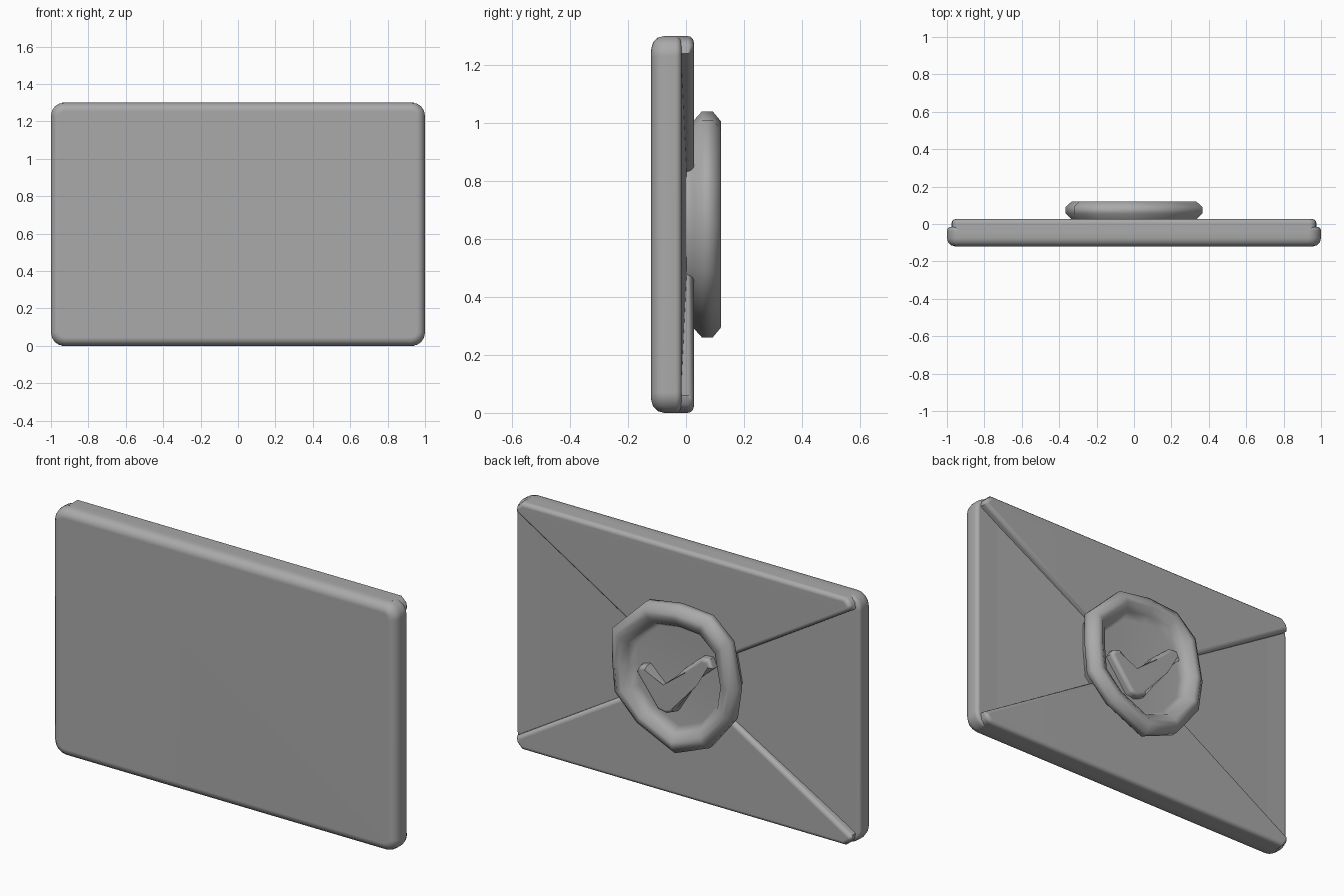
import bpy, bmesh, math

cube = bpy.data.objects.get("Cube")
if cube:
    bpy.data.objects.remove(cube, do_unlink=True)

grey = bpy.data.materials.new("plain_grey")
grey.use_nodes = True
grey.diffuse_color = (0.4, 0.4, 0.4, 1)
grey.node_tree.nodes["Principled BSDF"].inputs["Base Color"].default_value = (0.4, 0.4, 0.4, 1)

MID = 0.65   # height of the middle of the envelope


def finish(bm, name, angle=50):
    """Turn a bmesh into a smooth-shaded object."""
    bmesh.ops.recalc_face_normals(bm, faces=bm.faces)
    mesh = bpy.data.meshes.new(name)
    bm.to_mesh(mesh)
    bm.free()
    mesh.materials.append(grey)
    obj = bpy.data.objects.new(name, mesh)
    bpy.context.collection.objects.link(obj)
    bpy.ops.object.select_all(action='DESELECT')
    obj.select_set(True)
    bpy.context.view_layer.objects.active = obj
    bpy.ops.object.shade_smooth_by_angle(angle=math.radians(angle))
    obj.modifiers.new("weighted_normals", 'WEIGHTED_NORMAL').keep_sharp = True
    return obj


def prism(name, outline, y0, y1, front=0, back=0, segments=3):
    """Extrude an x-z outline along y and round its front and back rims."""
    bm = bmesh.new()
    rings = [[bm.verts.new((x, y, z)) for x, z in outline] for y in (y0, y1)]
    n = len(outline)
    for ring in rings:
        bm.faces.new(ring)
    for i in range(n):
        j = (i + 1) % n
        bm.faces.new((rings[0][i], rings[0][j], rings[1][j], rings[1][i]))
    for y, size in ((y0, front), (y1, back)):
        if size:
            rim = [e for e in bm.edges if all(abs(v.co.y - y) < 1e-5 for v in e.verts)]
            bmesh.ops.bevel(bm, geom=rim, offset=size, segments=segments,
                            profile=0.5, affect='EDGES', clamp_overlap=True)
    return finish(bm, name)


# Envelope body: rounded rectangle
R = 0.07
body = []
for k, (sx, sz) in enumerate(((1, 1), (-1, 1), (-1, -1), (1, -1))):
    for step in range(5):
        a = math.radians(90 * k + 22.5 * step)
        body.append((sx * (1 - R) + R * math.cos(a),
                     MID + sz * (MID - R) + R * math.sin(a)))
prism("envelope_body", body, -0.12, -0.015, front=0.045, back=0.02)

# Side flaps: thin wedges rising gently towards the middle
for side, label in ((1, "left"), (-1, "right")):
    bm = bmesh.new()
    edge = [(0.975, -0.018, 0.06), (0.975, -0.018, 1.24), (0, 0.01, MID)]
    top = [bm.verts.new((side * x, y, z)) for x, y, z in edge]
    low = [bm.verts.new((side * x, -0.05, z)) for x, y, z in edge]
    bm.faces.new(top)
    bm.faces.new(low)
    for i in range(3):
        j = (i + 1) % 3
        bm.faces.new((top[i], top[j], low[j], low[i]))
    finish(bm, label + "_side_flap", 30)

# Top and bottom flaps: raised triangles with soft rims
half = [(0.975, 0.59), (0.97, 0.62), (0.94, 0.65)]
flap = [(0, 0)] + half + [(-x, z) for x, z in reversed(half)]
for sign, label in ((1, "top"), (-1, "bottom")):
    prism(label + "_flap", [(x, MID + sign * z) for x, z in flap],
          -0.06, 0.027, back=0.022)

# Wax seal: uneven many-sided ring with a dished centre
rim = [(0.365, 0.17), (0.17, 0.36), (-0.02, 0.39), (-0.2, 0.375),
       (-0.32, 0.27), (-0.365, 0.04), (-0.34, -0.13), (-0.2, -0.31),
       (0, -0.39), (0.22, -0.29), (0.35, -0.16), (0.365, 0)]
profile = [(0.9, 0), (0.92, 0.027), (1, 0.055), (1, 0.092), (0.91, 0.121),
           (0.83, 0.121), (0.73, 0.095), (0.66, 0.055)]
bm = bmesh.new()
loops = [[bm.verts.new((x * s, y, MID + z * s)) for x, z in rim] for s, y in profile]
for a, b in zip(loops, loops[1:]):
    for i in range(len(rim)):
        j = (i + 1) % len(rim)
        bm.faces.new((a[i], a[j], b[j], b[i]))
bm.faces.new(loops[0])
bm.faces.new(loops[-1])
finish(bm, "wax_seal", 60)

# Check mark raised from the dish
check = [(0.225, -0.02), (0.205, 0.015), (0.165, 0.025), (0.06, -0.075),
         (-0.05, 0.065), (-0.15, 0.15), (-0.2, 0.155), (-0.22, 0.11),
         (-0.12, 0.02), (0, -0.175), (0.05, -0.195), (0.1, -0.185)]
prism("check_mark", [(x, MID + z) for x, z in check], 0.04, 0.1, back=0.02)
